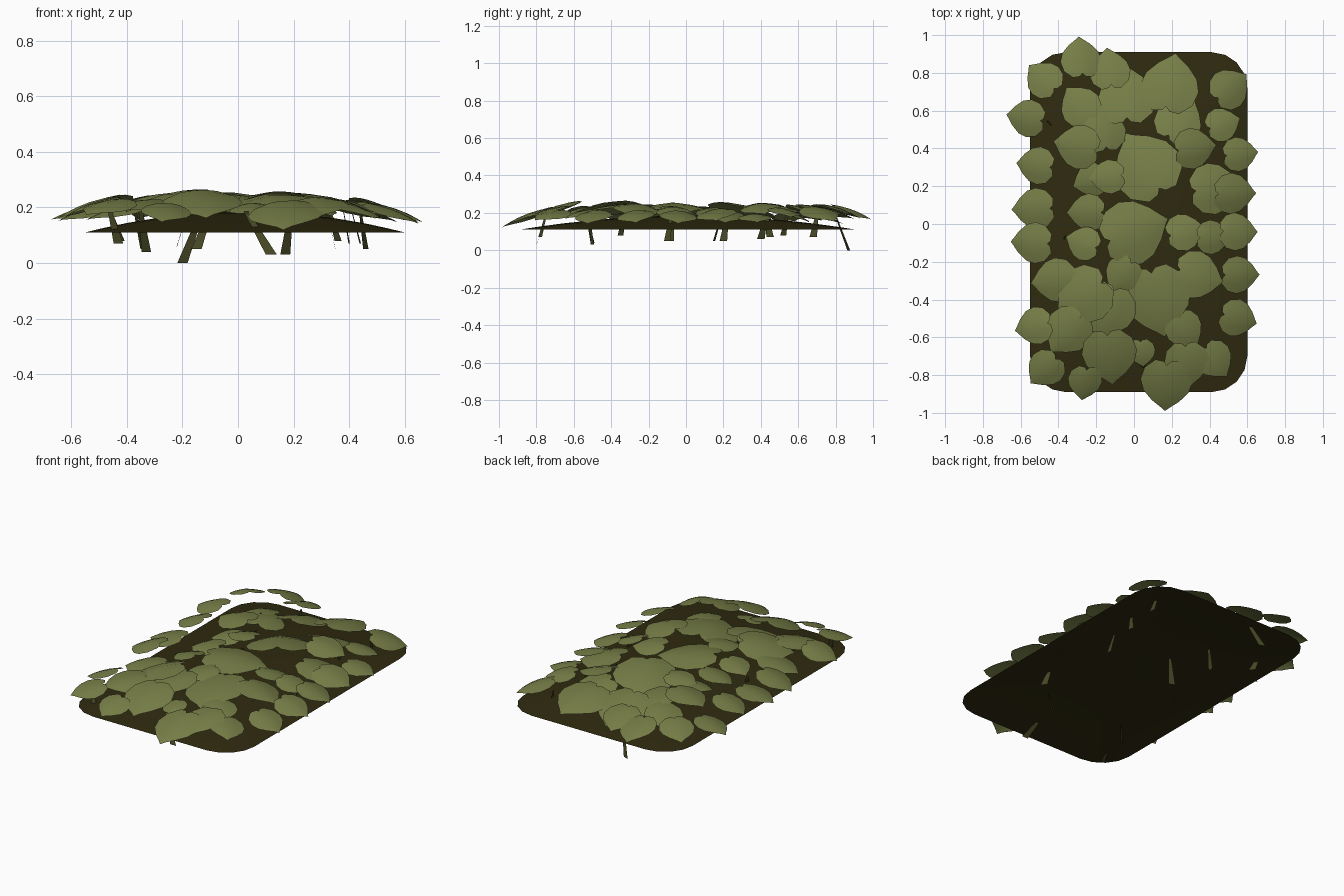
import bpy, bmesh, math, random
from mathutils import Vector, Matrix

if "Cube" in bpy.data.objects:
    bpy.data.objects.remove(bpy.data.objects["Cube"])

random.seed(4)

def mat(name, col):
    m = bpy.data.materials.new(name)
    m.diffuse_color = (*col, 1)
    m.use_nodes = True
    m.node_tree.nodes["Principled BSDF"].inputs["Base Color"].default_value = m.diffuse_color
    return m

LEAF = mat("leaf green", (0.18, 0.205, 0.062))
SOIL = mat("dark undergrowth", (0.028, 0.023, 0.005))
STEM = mat("stem olive", (0.06, 0.062, 0.018))

def make(name, bm, material, smooth=True):
    me = bpy.data.meshes.new(name)
    bm.to_mesh(me)
    bm.free()
    me.materials.append(material)
    for p in me.polygons:
        p.use_smooth = smooth
    ob = bpy.data.objects.new(name, me)
    bpy.context.collection.objects.link(ob)
    return ob

# Domed undergrowth sheet with a rounded-rectangle rim
CX, CY, HX, HY, RAD = 0.025, 0.01, 0.575, 0.9, 0.19
rim = []
for sx, sy, a0 in ((1, 1, 0), (-1, 1, 90), (-1, -1, 180), (1, -1, 270)):
    for k in range(5):
        a = math.radians(a0 + k * 22.5)
        rim.append((sx * (HX - RAD) + RAD * math.cos(a), sy * (HY - RAD) + RAD * math.sin(a)))
bm = bmesh.new()
rings = []
for s in (1, 0.9, 0.75, 0.55, 0.3):
    z = 0.11 + 0.075 * (1 - s ** 2)
    rings.append([bm.verts.new((CX + x * s, CY + y * s, z)) for x, y in rim])
n = len(rim)
for lo, hi in zip(rings, rings[1:]):
    for i in range(n):
        bm.faces.new((lo[i], lo[(i + 1) % n], hi[(i + 1) % n], hi[i]))
top = bm.verts.new((CX, CY, 0.188))
for i in range(n):
    bm.faces.new((rings[-1][i], rings[-1][(i + 1) % n], top))
make("undergrowth", bm, SOIL)

# Leaves: x, y, half length
LEAVES = [
    (-.57, .56, .11), (-.52, .31, .11), (-.53, .08, .12), (-.54, -.10, .12),
    (-.53, -.54, .11), (-.47, -.77, .11), (-.48, .77, .11),
    (.51, .72, .12), (.47, .53, .10), (.56, .37, .10), (.53, .16, .12),
    (.55, -.04, .11), (.56, -.27, .11), (.55, -.50, .11), (.43, -.72, .11),
    (-.28, .88, .12), (-.13, .82, .12), (.19, .74, .17), (-.04, .68, .17),
    (-.29, .63, .12), (-.30, .41, .13), (-.23, .23, .10), (-.25, .06, .11),
    (-.27, -.10, .10), (-.42, -.30, .13), (-.35, -.57, .14), (-.26, -.84, .10),
    (.06, .31, .20), (.0, -.04, .19), (-.27, -.38, .17), (-.14, -.46, .16),
    (.12, -.40, .20), (-.13, -.70, .16), (.17, -.85, .15), (.28, -.74, .13),
    (.24, .55, .14), (.32, .40, .12), (.43, .19, .15), (.27, -.04, .11),
    (.42, -.07, .10), (.34, -.27, .14), (.27, -.56, .11), (.04, -.68, .08),
    (-.06, -.27, .11), (-.16, .50, .13), (-.14, .25, .10),
]
# Half outline of one leaf: position along the rib, half width
OUTLINE = [(-.85, .12), (-.88, .42), (-.55, .8), (-.1, .92), (.3, .8), (.65, .48), (.88, .17)]

def add_leaf(bm, x, y, size):
    fx, fy = x / .6, y / .95
    d = Vector((fx ** 3 + random.uniform(-.06, .06), fy ** 3 + random.uniform(-.06, .06)))
    yaw = math.atan2(d.y, d.x)
    edge = min(1, max(abs(fx), abs(fy)))
    lift = 0.232 - 0.04 * edge ** 2 + random.uniform(-.018, .018)
    m = (Matrix.Translation((x, y, lift)) @ Matrix.Rotation(yaw, 4, 'Z')
         @ Matrix.Rotation(0.05 + 0.27 * edge + random.uniform(-.08, .08), 4, 'Y')
         @ Matrix.Rotation(random.uniform(-.15, .15), 4, 'X'))
    def v(t, w):
        z = -0.13 * t * t - 0.2 * abs(w) ** 1.5 + 0.05
        return bm.verts.new(m @ Vector((t * size, w * size, z * size)))
    rows = []
    for t, w in OUTLINE:
        c = max(t, -.72) if w < .3 else t + 0.04   # notch where the stem joins
        rows.append([v(t, -w), v((t + c) / 2, -w / 2), v(c, 0), v((t + c) / 2, w / 2), v(t, w)])
    rows[1][2].co = (rows[0][2].co + rows[2][2].co) / 2
    for a, b in zip(rows, rows[1:]):
        for i in range(4):
            bm.faces.new((a[i], b[i], b[i + 1], a[i + 1]))
    tip = v(1.03, 0)
    for i in range(4):
        bm.faces.new((rows[-1][i], tip, rows[-1][i + 1]))

bm = bmesh.new()
for leaf in LEAVES:
    add_leaf(bm, *leaf)
make("leaves", bm, LEAF)

# Stems: foot x, y, z and top x, y; flat tapering strips below the leaves
STEMS = [
    (-.43, -.78, .07, -.46, -.75), (-.20, .87, .00, -.13, .80), (-.33, -.50, .04, -.35, -.53),
    (.17, -.50, .03, .19, -.52), (.35, .20, .05, .32, .22), (.46, -.10, .05, .44, -.08),
    (.40, .45, .07, .38, .43), (-.15, .15, .05, -.10, .19), (-.42, .52, .08, -.46, .54),
    (.12, -.80, .03, .03, -.74), (-.34, -.08, .05, -.37, -.07), (.44, .68, .07, .41, .70),
    (-.22, .40, .06, -.18, .43), (.36, -.35, .08, .33, -.33),
]
bm = bmesh.new()
for x, y, z, tx, ty in STEMS:
    a, b = Vector((x, y, z)), Vector((tx, ty, .185))
    ang = random.uniform(0, math.pi)
    side = Vector((math.cos(ang), math.sin(ang), 0))
    bm.faces.new([bm.verts.new(p) for p in
                  (a - side * .02, a + side * .02, b + side * .009, b - side * .009)])
make("stems", bm, STEM, False)
